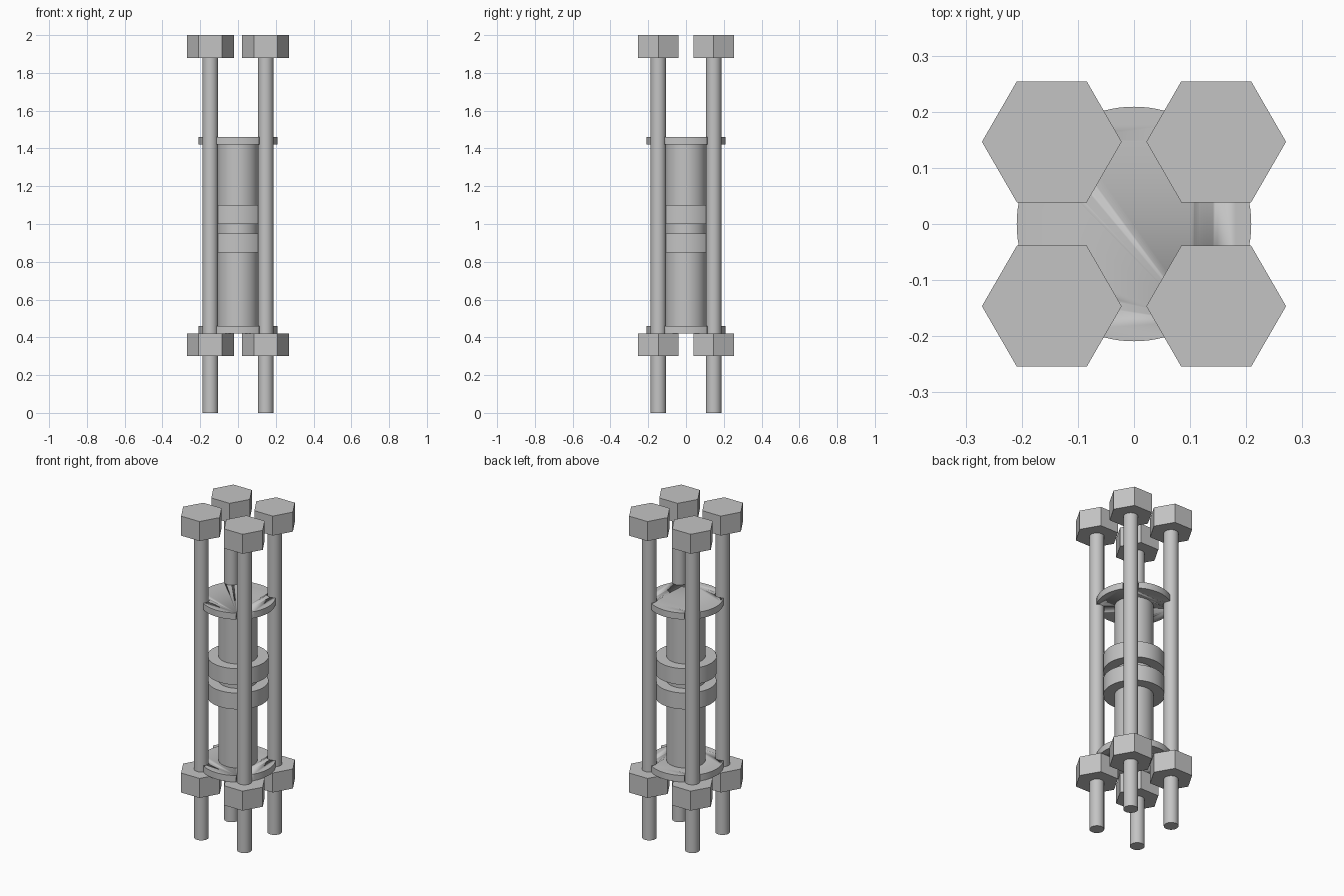
import bpy
from math import radians

cube = bpy.data.objects.get("Cube")
if cube:
    bpy.data.objects.remove(cube, do_unlink=True)

steel = bpy.data.materials.new("grey_steel")
steel.use_nodes = True
GREY = (0.55, 0.55, 0.55, 1)
steel.diffuse_color = GREY
steel.node_tree.nodes["Principled BSDF"].inputs["Base Color"].default_value = GREY


def cylinder(name, radius, z0, z1, x=0, y=0, sides=64, turn=0):
    """Upright prism from z0 to z1; many sides are shaded smooth."""
    bpy.ops.mesh.primitive_cylinder_add(
        vertices=sides, radius=radius, depth=z1 - z0,
        location=(x, y, (z0 + z1) / 2), rotation=(0, 0, radians(turn)))
    obj = bpy.context.object
    obj.name = name
    obj.data.materials.append(steel)
    if sides > 6:
        bpy.ops.object.shade_smooth_by_angle(angle=radians(35))
    return obj


BOLT = 0.1465
corners = {"front_left": (BOLT, -BOLT), "front_right": (-BOLT, -BOLT),
           "back_left": (BOLT, BOLT), "back_right": (-BOLT, BOLT)}

# Central pipe with two raised collars
cylinder("pipe", 0.109, 0.43, 1.45)
cylinder("lower_collar", 0.171, 0.85, 0.95)
cylinder("upper_collar", 0.171, 1.0, 1.1)

# End flanges
flanges = [cylinder("lower_flange", 0.209, 0.42, 0.46, sides=96),
           cylinder("upper_flange", 0.209, 1.42, 1.46, sides=96)]

# Four long bolts with hexagonal heads and nuts
for place, (x, y) in corners.items():
    cylinder(place + "_rod", 0.041, 0, 1.9, x, y, sides=48)
    cylinder(place + "_bolt_head", 0.1245, 1.88, 2.0, x, y, sides=6, turn=30)
    cylinder(place + "_nut", 0.1245, 0.3, 0.42, x, y, sides=6, turn=30)

    # Bolt clearance notch in both flanges
    cutter = cylinder(place + "_notch_cutter", 0.044, 0.2, 1.7, x, y, sides=48)
    cutter.hide_render = True
    cutter.hide_set(True)
    cutter.display_type = 'WIRE'
    for flange in flanges:
        cut = flange.modifiers.new(place + "_notch", 'BOOLEAN')
        cut.operation = 'DIFFERENCE'
        cut.solver = 'EXACT'
        cut.object = cutter
